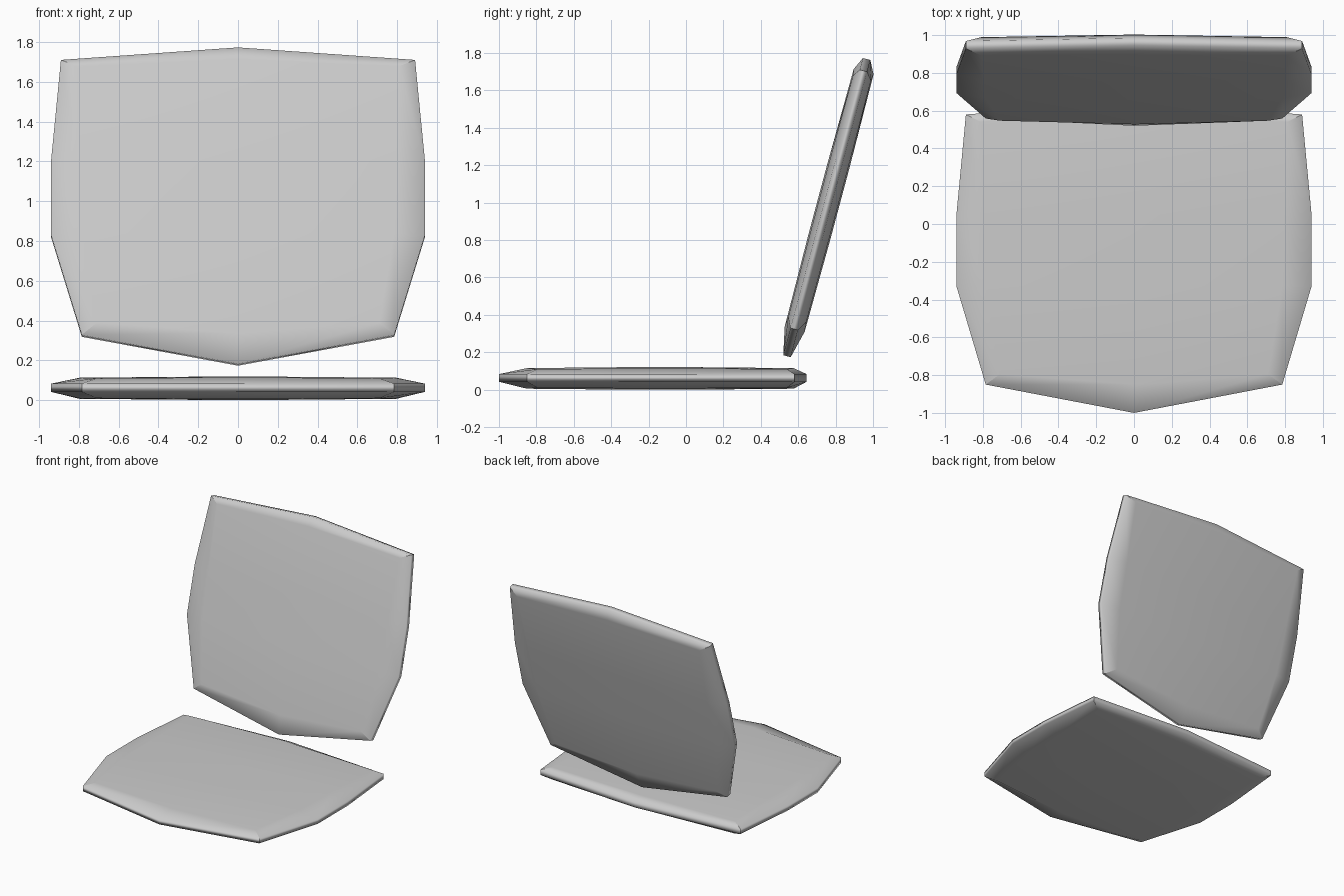
import bpy, bmesh
from math import radians
from mathutils import Matrix, Vector

if "Cube" in bpy.data.objects:
    bpy.data.objects.remove(bpy.data.objects["Cube"])

THICK = 0.12
# Half outlines, front centre round to back centre
RIM = [(0, -1.0), (0.785, -0.85), (0.94, -0.33), (0.94, 0.05), (0.89, 0.58), (0, 0.645)]
INNER = [(0, -0.85), (0.71, -0.795), (0.785, -0.33), (0.795, 0.05), (0.81, 0.54), (0, 0.575)]
INNER_Z = [0.115, 0.11, 0.113, 0.113, 0.11, 0.115]
CORNERS = (1, 4, 6, 9)


def full(half):
    """Mirror a half outline into a closed loop."""
    return half + [(-p[0],) + tuple(p[1:]) for p in reversed(half[1:-1])]


def make_pad(name, matrix):
    bm = bmesh.new()
    inner = full([(x, y, z) for (x, y), z in zip(INNER, INNER_Z)])
    rim = full(RIM)
    n = len(rim)
    # Rings from underside to upper side
    rings = [
        [bm.verts.new((x, y, THICK - z)) for x, y, z in inner],
        [bm.verts.new((x, y, 0.042)) for x, y in rim],
        [bm.verts.new((x, y, 0.083)) for x, y in rim],
        [bm.verts.new(p) for p in inner],
    ]
    for a, b in zip(rings, rings[1:]):
        for i in range(n):
            j = (i + 1) % n
            bm.faces.new((a[i], a[j], b[j], b[i]))
    # Gently domed panels with a centre ridge
    for ring, z in ((rings[0], 0.0), (rings[3], THICK)):
        c = [ring[0], bm.verts.new((0, -0.33, z)), bm.verts.new((0, 0.05, z)), ring[5]]
        for k in range(3):
            bm.faces.new((c[k], ring[k + 1], ring[k + 2], c[k + 1]))
            bm.faces.new((c[k + 1], ring[n - k - 2], ring[n - k - 1], c[k]))
    bmesh.ops.recalc_face_normals(bm, faces=bm.faces)
    # Smooth surface with creased corner seams
    for f in bm.faces:
        f.smooth = True
    for i in CORNERS:
        for a, b in zip(rings, rings[1:]):
            bm.edges.get((a[i], b[i])).smooth = False
    mesh = bpy.data.meshes.new(name)
    bm.to_mesh(mesh)
    bm.free()
    obj = bpy.data.objects.new(name, mesh)
    bpy.context.collection.objects.link(obj)
    obj.matrix_world = matrix
    mod = obj.modifiers.new("weighted_normals", 'WEIGHTED_NORMAL')
    mod.keep_sharp = True
    return obj


# Seat lies flat on the ground
make_pad("seat_cushion", Matrix.Identity(4))

# Backrest is the same pad, stood up and leaning back 15 degrees
make_pad("back_cushion",
         Matrix.Translation((0, 0.755, 0.9725))
         @ Matrix.Rotation(radians(75), 4, 'X')
         @ Matrix.Translation((0, 0.1775, -THICK / 2)))
